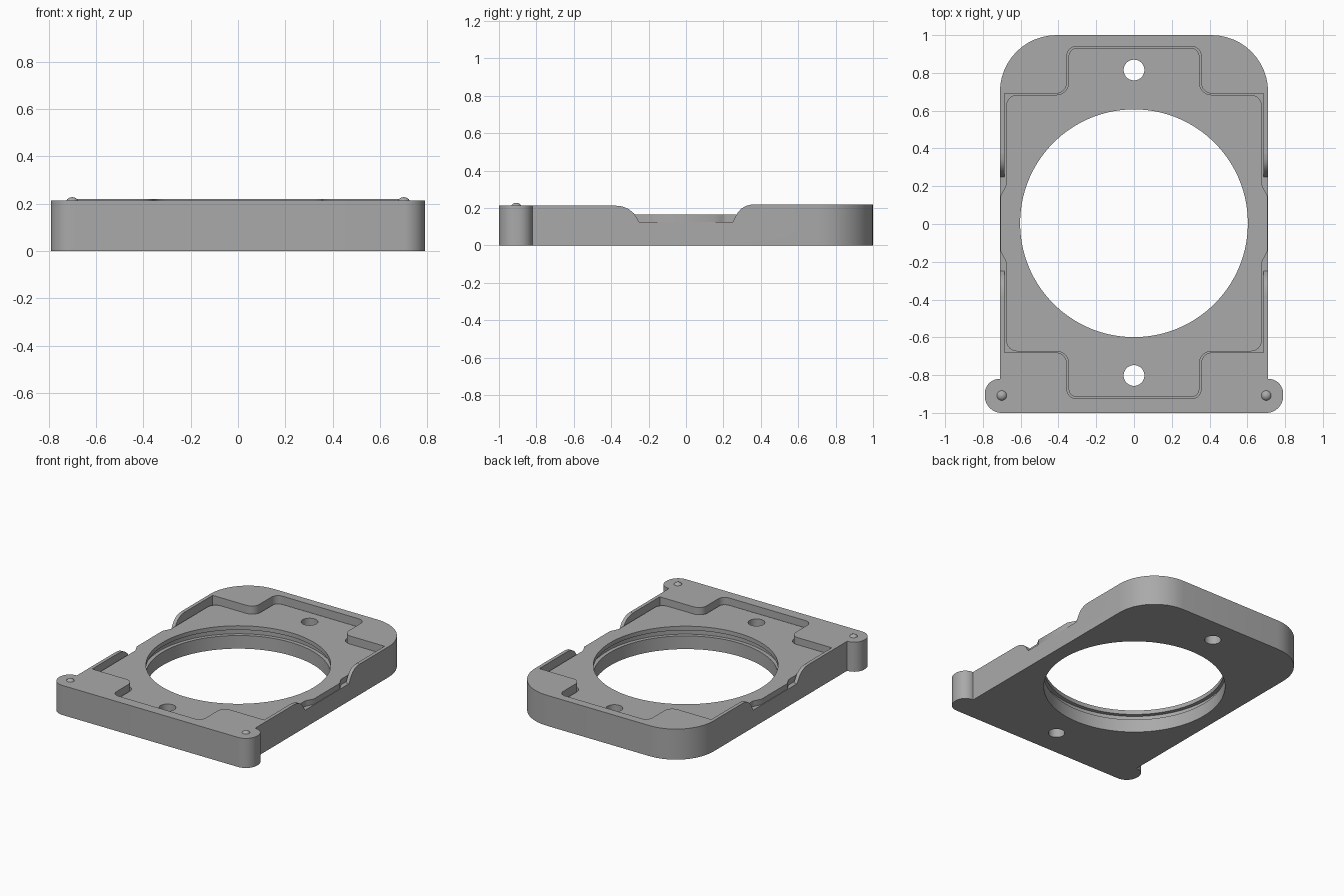
import bpy, bmesh, math
from mathutils import Vector

if "Cube" in bpy.data.objects:
    bpy.data.objects.remove(bpy.data.objects["Cube"])

grey = bpy.data.materials.new("plain grey")
grey.diffuse_color = (0.4, 0.4, 0.4, 1)
grey.use_nodes = True
grey.node_tree.nodes["Principled BSDF"].inputs["Base Color"].default_value = grey.diffuse_color


def fillet(points, steps=12):
    """Round the corners of a closed outline given as (x, y, radius)."""
    out = []
    n = len(points)
    for i, (x, y, r) in enumerate(points):
        p = Vector((x, y))
        if r == 0:
            out.append(p)
            continue
        a = (Vector(points[i - 1][:2]) - p).normalized()
        b = (Vector(points[(i + 1) % n][:2]) - p).normalized()
        half = a.angle(b) / 2
        centre = p + (a + b).normalized() * (r / math.sin(half))
        start = p + a * (r / math.tan(half)) - centre
        end = p + b * (r / math.tan(half)) - centre
        sweep = end.angle_signed(start)
        for k in range(steps + 1):
            t = sweep * k / steps
            c, s = math.cos(t), math.sin(t)
            out.append(centre + Vector((start.x * c - start.y * s,
                                        start.x * s + start.y * c)))
    return out


def mirrored(half):
    """Close a right-hand half outline with its mirror image."""
    return fillet(half + [(-x, y, r) for x, y, r in reversed(half)])


def prism(name, outline, low, high, along_x=False):
    """Extrude an outline along z, or a (y, z) profile along x."""
    bm = bmesh.new()
    place = (lambda p: (low, p[0], p[1])) if along_x else (lambda p: (p[0], p[1], low))
    face = bm.faces.new([bm.verts.new(place(p)) for p in outline])
    grown = bmesh.ops.extrude_face_region(bm, geom=[face])["geom"]
    shift = (high - low, 0, 0) if along_x else (0, 0, high - low)
    bmesh.ops.translate(bm, vec=shift,
                        verts=[v for v in grown if isinstance(v, bmesh.types.BMVert)])
    bmesh.ops.recalc_face_normals(bm, faces=bm.faces)
    mesh = bpy.data.meshes.new(name)
    bm.to_mesh(mesh)
    bm.free()
    mesh.materials.append(grey)
    obj = bpy.data.objects.new(name, mesh)
    bpy.context.collection.objects.link(obj)
    return obj


def disc(radius, y, n):
    return [(radius * math.cos(2 * math.pi * (i + 0.5) / n),
             y + radius * math.sin(2 * math.pi * (i + 0.5) / n)) for i in range(n)]


def combine(target, tool, operation):
    """Apply a boolean and remove the tool object."""
    mod = target.modifiers.new("boolean", 'BOOLEAN')
    mod.object = tool
    mod.operation = operation
    mod.solver = 'EXACT'
    bpy.context.view_layer.objects.active = target
    bpy.ops.object.modifier_apply(modifier=mod.name)
    bpy.data.objects.remove(tool)


def smooth(obj):
    bpy.ops.object.select_all(action='DESELECT')
    obj.select_set(True)
    bpy.context.view_layer.objects.active = obj
    bpy.ops.object.shade_smooth_by_angle(angle=math.radians(30))


# Main plate with rounded back corners and two front ears
plate = prism("mount_plate", mirrored([
    (0.79, -1.0, 0.09), (0.79, -0.82, 0.078), (0.71, -0.82, 0), (0.71, 1.0, 0.3)]), 0, 0.22)

# Front half of the rim is slightly lower
combine(plate, prism("front_shave", [(-1, -1.2), (1, -1.2), (1, 0), (-1, 0)],
                     0.213, 0.4), 'DIFFERENCE')

# Deep pocket
combine(plate, prism("pocket", mirrored([
    (0.355, -0.925, 0.05), (0.355, -0.68, 0.06), (0.685, -0.68, 0),
    (0.685, 0.69, 0), (0.355, 0.69, 0.06), (0.355, 0.94, 0.05)]), 0.125, 0.4), 'DIFFERENCE')

# Scooped notches in both side walls
notch = [(-0.38, 0.3), (-0.38, 0.2125), (-0.355, 0.211), (-0.33, 0.205), (-0.305, 0.193),
         (-0.28, 0.173), (-0.265, 0.15), (-0.25, 0.125), (0.25, 0.125), (0.262, 0.15),
         (0.275, 0.173), (0.295, 0.196), (0.32, 0.211), (0.345, 0.2175), (0.37, 0.2195),
         (0.37, 0.3)]
for x in (-0.8, 0.68):
    combine(plate, prism("notch", notch, x, x + 0.12, along_x=True), 'DIFFERENCE')

# Raised pocket floor with side tabs
combine(plate, prism("raised_floor", mirrored([
    (0.346, -0.917, 0.045), (0.346, -0.674, 0.065), (0.677, -0.674, 0.06),
    (0.677, -0.2, 0.05), (0.706, -0.145, 0), (0.706, 0.15, 0), (0.677, 0.205, 0.05),
    (0.677, 0.684, 0.06), (0.346, 0.684, 0.065), (0.346, 0.932, 0.045)]), 0.1, 0.165), 'UNION')

# Large opening, its inner groove, and the two screw holes
for radius, y, low, high, n in ((0.603, 0.004, -0.1, 0.4, 96), (0.63, 0.004, 0.095, 0.135, 96),
                                (0.055, 0.815, -0.1, 0.4, 32), (0.055, -0.802, -0.1, 0.4, 32)):
    combine(plate, prism("opening", disc(radius, y, n), low, high), 'DIFFERENCE')
smooth(plate)

# Domed pips on the ears
for side, x in (("left", -0.7), ("right", 0.7)):
    bpy.ops.mesh.primitive_uv_sphere_add(segments=24, ring_count=12, radius=0.03,
                                         location=(x, -0.908, 0.198))
    pip = bpy.context.object
    pip.name = side + "_ear_pip"
    pip.data.materials.append(grey)
    smooth(pip)
